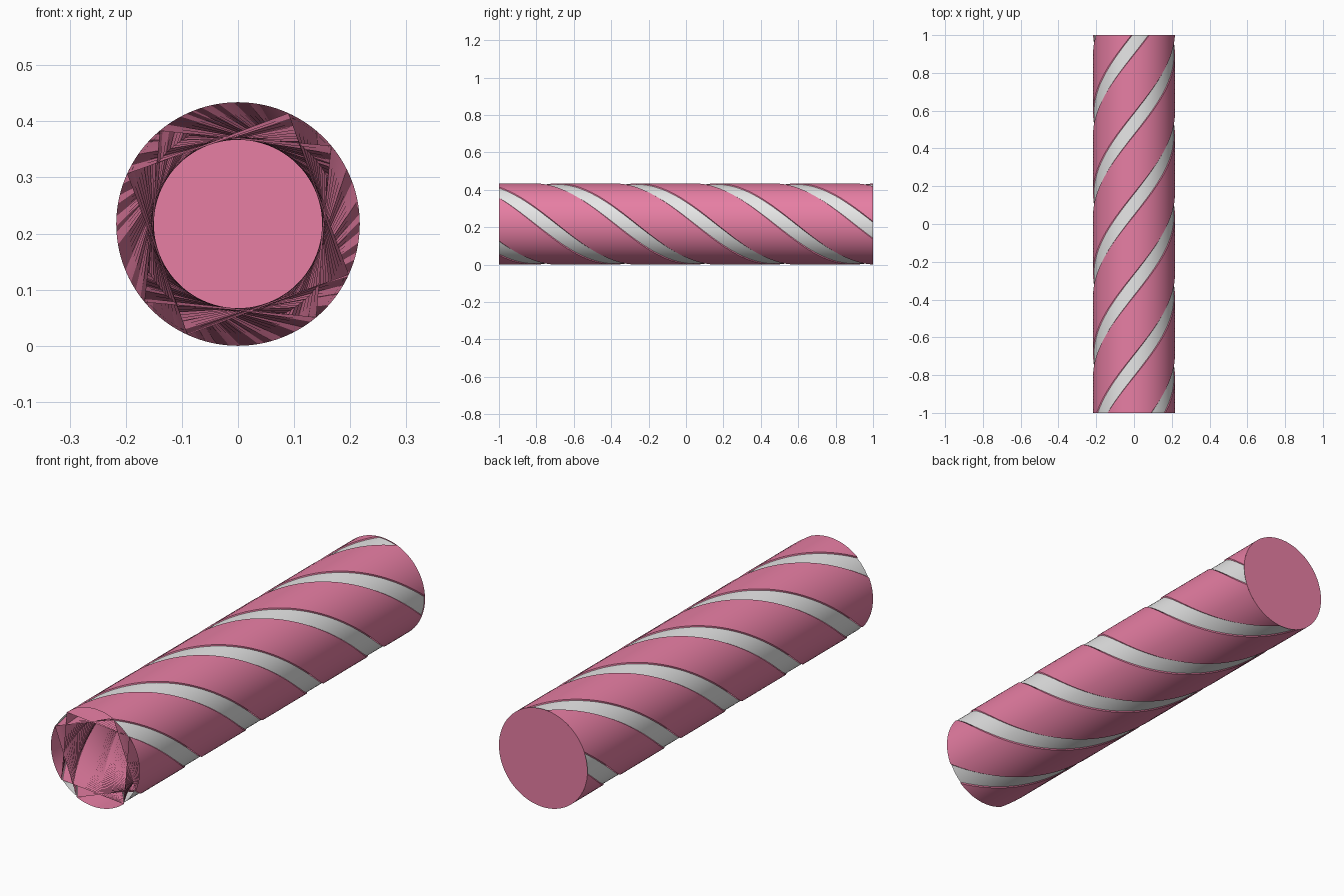
import bpy
from math import sin, cos, radians

if "Cube" in bpy.data.objects:
    bpy.data.objects.remove(bpy.data.objects["Cube"], do_unlink=True)

R = 0.217            # outer radius
STRIPE_R = 0.2125    # slightly sunken stripes
TWIST = 422          # total turn in degrees along the tube
START, WIDTH = 24.4, 25.6   # first stripe edge and stripe width in degrees
STEPS = 160


def material(name, rgb):
    mat = bpy.data.materials.new(name)
    mat.use_nodes = True
    color = (*rgb, 1)
    mat.diffuse_color = color
    mat.node_tree.nodes["Principled BSDF"].inputs["Base Color"].default_value = color
    return mat


pink = material("pink", (0.8, 0.21, 0.37))
grey = material("light grey", (0.8, 0.8, 0.8))


def rim_point(angle, radius, y):
    a = radians(angle)
    return (radius * sin(a), y, R + radius * cos(a))


def make_object(name, verts, faces, mat):
    mesh = bpy.data.meshes.new(name)
    mesh.from_pydata(verts, [], faces)
    mesh.materials.append(mat)
    obj = bpy.data.objects.new(name, mesh)
    bpy.context.collection.objects.link(obj)
    return obj


def twisted_strip(name, angles, radius, mat):
    """Sweep a row of rim points along y while turning it."""
    n = len(angles)
    verts = [rim_point(a + TWIST * s / STEPS, radius, -1 + 2 * s / STEPS)
             for s in range(STEPS + 1) for a in angles]
    faces = [(s * n + i, (s + 1) * n + i, (s + 1) * n + i + 1, s * n + i + 1)
             for s in range(STEPS) for i in range(n - 1)]
    obj = make_object(name, verts, faces, mat)
    for poly in obj.data.polygons:
        poly.use_smooth = True
    return obj


def arc(start, span, count):
    return [start + span * i / count for i in range(count + 1)]


for k in range(4):
    edge = START + 90 * k
    # Outer skin: sunken stripe, then raised panel
    twisted_strip(f"stripe_{k + 1}", arc(edge, WIDTH, 8), STRIPE_R, grey)
    twisted_strip(f"panel_{k + 1}", arc(edge + WIDTH, 90 - WIDTH, 18), R, pink)
    # Flat inner walls spanning a quarter turn from each stripe edge
    twisted_strip(f"inner_wall_a_{k + 1}", [edge, edge + 90], R, pink)
    twisted_strip(f"inner_wall_b_{k + 1}", [edge + WIDTH, edge + WIDTH + 90], R, pink)

# Closed back end
rim = [rim_point(a, R, 1) for a in range(0, 360, 4)]
make_object("back_cap", rim, [tuple(reversed(range(len(rim))))], pink)
